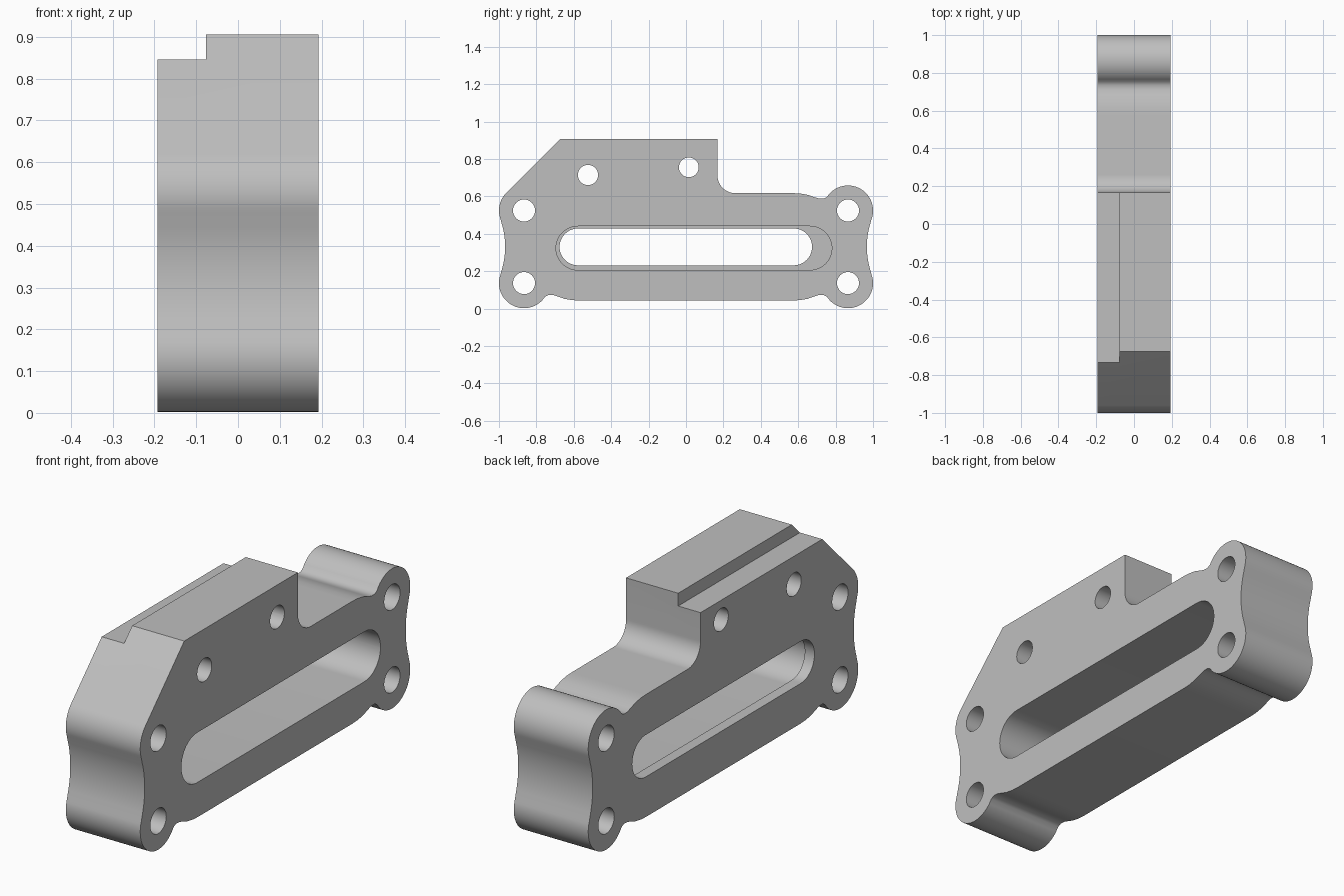
import bpy, bmesh
from math import cos, sin, radians, hypot, atan2, degrees

if "Cube" in bpy.data.objects:
    bpy.data.objects.remove(bpy.data.objects["Cube"], do_unlink=True)

HALF = 0.193                      # half thickness along x
LOBE_Y, LOW_Z, HIGH_Z, LOBE_R = 0.866, 0.136, 0.524, 0.134
MID_Z = (LOW_Z + HIGH_Z) / 2
WAIST_Y, WAIST_R = 1.395, 0.428   # concave sides between the lobes

grey = bpy.data.materials.new("plain grey")
grey.use_nodes = True
colour = (0.52, 0.52, 0.52, 1)
grey.diffuse_color = colour
grey.node_tree.nodes["Principled BSDF"].inputs["Base Color"].default_value = colour


def arc(y, z, r, start, end, steps=16):
    angles = [radians(start + (end - start) * i / steps) for i in range(steps + 1)]
    return [(y + r * cos(a), z + r * sin(a)) for a in angles]


def mirror(points):
    return [(-y, z) for y, z in reversed(points)]


def prism(name, points, x0, x1):
    """Extrude a side profile (y, z) between two x positions."""
    bm = bmesh.new()
    face = bm.faces.new([bm.verts.new((x0, y, z)) for y, z in points])
    out = bmesh.ops.extrude_face_region(bm, geom=[face])
    moved = [v for v in out["geom"] if isinstance(v, bmesh.types.BMVert)]
    bmesh.ops.translate(bm, verts=moved, vec=(x1 - x0, 0, 0))
    bmesh.ops.recalc_face_normals(bm, faces=bm.faces)
    mesh = bpy.data.meshes.new(name)
    bm.to_mesh(mesh)
    bm.free()
    mesh.materials.append(grey)
    obj = bpy.data.objects.new(name, mesh)
    bpy.context.collection.objects.link(obj)
    return obj


def cut(body, cutter):
    cutter.hide_render = True
    mod = body.modifiers.new("cut", "BOOLEAN")
    mod.operation, mod.solver, mod.object = "DIFFERENCE", "EXACT", cutter
    bpy.context.view_layer.objects.active = body
    bpy.ops.object.modifier_apply(modifier=mod.name)
    bpy.data.objects.remove(cutter, do_unlink=True)


def slot(y0, y1, z0, z1):
    r, z = (z1 - z0) / 2, (z0 + z1) / 2
    return arc(y1 - r, z, r, -90, 90, 24) + arc(y0 + r, z, r, 90, 270, 24)


# Outline pieces, running anticlockwise
tilt = degrees(atan2(MID_Z - LOW_Z, WAIST_Y - LOBE_Y))
neck = [(0.57, 0.043), (0.61, 0.045), (0.65, 0.052), (0.685, 0.064),
        (0.71, 0.072), (0.735, 0.073), (0.753, 0.064)]
top_neck = [(y, 2 * MID_Z - z) for y, z in reversed(neck)]
low_lobe = arc(LOBE_Y, LOW_Z, LOBE_R, -138, tilt, 28)
waist = arc(WAIST_Y, MID_Z, WAIST_R, 180 + tilt, 180 - tilt)[1:-1]
high_lobe = arc(LOBE_Y, HIGH_Z, LOBE_R, -tilt, 138, 28)
fillet = arc(0.263, 0.712, 0.095, 270, 180)
slant_lobe = arc(-LOBE_Y, HIGH_Z, LOBE_R, 135, 180 + tilt, 12)

outline = (neck + low_lobe + waist + high_lobe + top_neck + fillet
           + [(0.168, 0.906), (-0.674, 0.906)] + slant_lobe
           + mirror(waist) + mirror(low_lobe) + mirror(neck))
body = prism("bracket_body", outline, -HALF, HALF)

# Long slot: wide pocket with a narrower lip at the right face
cut(body, prism("slot_pocket", slot(-0.695, 0.78, 0.206, 0.44), -HALF + 0.05, 0.3))
cut(body, prism("slot_lip", slot(-0.676, 0.674, 0.231, 0.428), -0.3, 0))

# Step along the upper edge
step = [(-0.9, 0.846), (0.3, 0.846), (0.3, 1), (-0.9, 1)]
cut(body, prism("step_cutter", step, -0.3, -0.077))

# Through holes: four lobes and two in the raised part
holes = [(s * LOBE_Y, z, 0.059) for s in (-1, 1) for z in (LOW_Z, HIGH_Z)]
holes += [(-0.524, 0.714, 0.054), (0.015, 0.755, 0.053)]
for y, z, r in holes:
    cut(body, prism("hole_cutter", arc(y, z, r, 0, 348.75, 31), -0.3, 0.3))

bpy.ops.object.select_all(action="DESELECT")
body.select_set(True)
bpy.context.view_layer.objects.active = body
bpy.ops.object.shade_smooth_by_angle(angle=radians(30))
